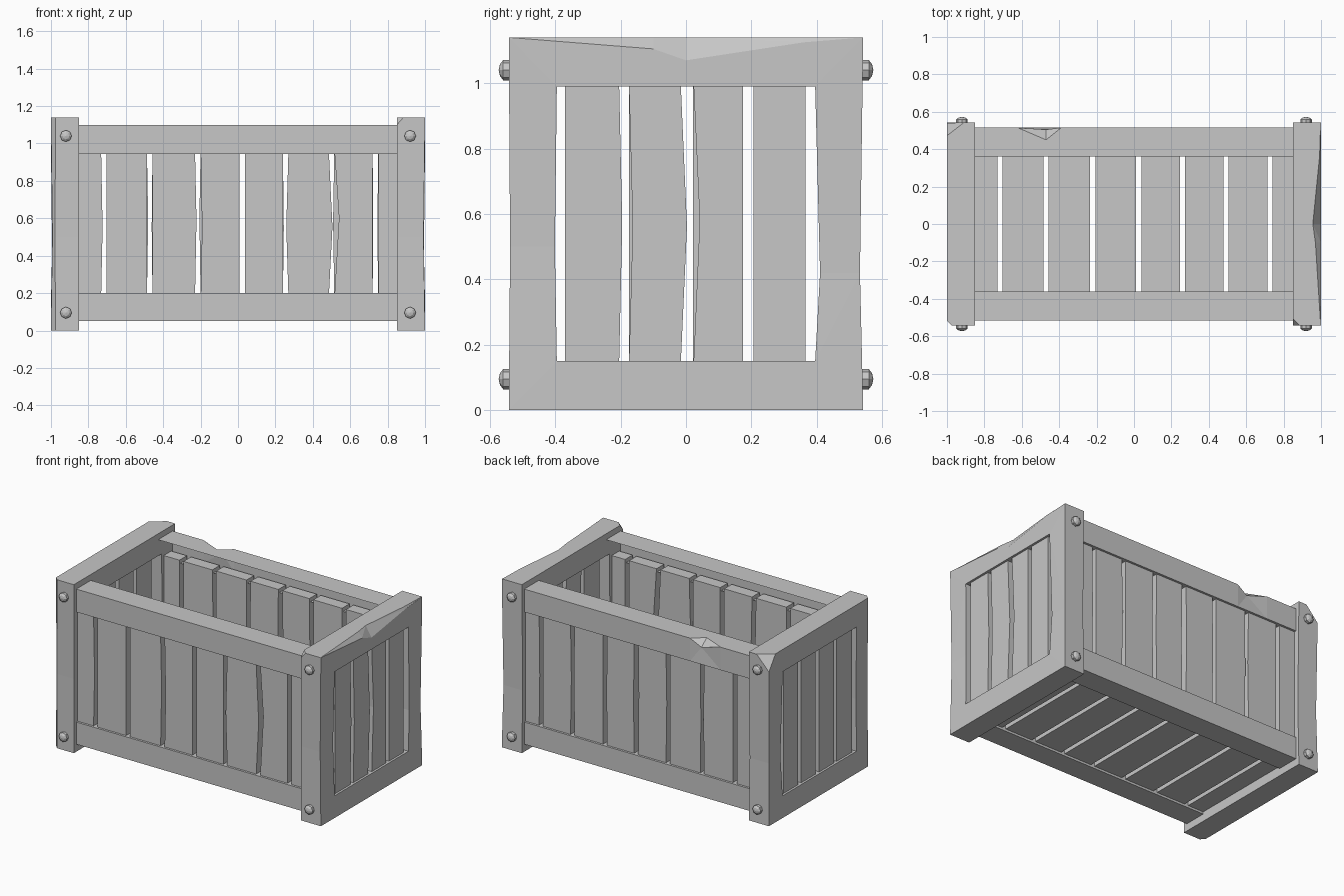
import bpy, bmesh, random
from mathutils import Vector

random.seed(4)
if "Cube" in bpy.data.objects:
    bpy.data.objects.remove(bpy.data.objects["Cube"], do_unlink=True)

wood = bpy.data.materials.new("weathered grey")
wood.use_nodes = True
GREY = (0.57, 0.57, 0.57, 1)
wood.diffuse_color = GREY
wood.node_tree.nodes["Principled BSDF"].inputs["Base Color"].default_value = GREY


def finish(bm, name, solid=True):
    bmesh.ops.triangulate(bm, faces=[f for f in bm.faces if len(f.verts) > 3])
    bmesh.ops.dissolve_limit(bm, angle_limit=0.002, verts=bm.verts, edges=bm.edges)
    if solid:
        bmesh.ops.recalc_face_normals(bm, faces=bm.faces)
    mesh = bpy.data.meshes.new(name)
    bm.to_mesh(mesh)
    bm.free()
    mesh.materials.append(wood)
    bpy.context.collection.objects.link(bpy.data.objects.new(name, mesh))


def loft(rings, loop=False, sheet=False):
    """Join sections into a board, a closed frame (loop) or a folded sheet."""
    bm = bmesh.new()
    rows = [[bm.verts.new(p) for p in ring] for ring in rings]
    n = len(rows[0])
    for a, b in list(zip(rows, rows[1:])) + ([(rows[-1], rows[0])] if loop else []):
        for i in range(n - 1 if sheet else n):
            j = (i + 1) % n
            bm.faces.new((a[i], a[j], b[j], b[i]))
    if not (loop or sheet):
        bm.faces.new(rows[0][::-1])
        bm.faces.new(rows[-1])
    return bm, rows


def chip(bm, a, b, c, outward):
    """Slice off a corner along the plane through three points."""
    a, b, c = Vector(a), Vector(b), Vector(c)
    n = (b - a).cross(c - a).normalized()
    if n.dot(Vector(outward)) < 0:
        n = -n
    geom = bm.verts[:] + bm.edges[:] + bm.faces[:]
    bmesh.ops.bisect_plane(bm, geom=geom, plane_co=a, plane_no=n, clear_outer=True)
    bmesh.ops.holes_fill(bm, edges=[e for e in bm.edges if e.is_boundary])


# End frames: mitred rings with slightly bowed posts
W, H, T, HOLE = 0.542, 1.14, 0.15, 0.395


def end_frame(side):
    # Outer point, hole point, inward bow of the outside face
    path = [((-W, 0), (-HOLE, T), 0), ((W, 0), (HOLE, T), 0),
            ((W - 0.01, 0.42), (HOLE + 0.015, 0.42), 0.006),
            ((W, H), (HOLE, H - T), 0),
            ((0.36, H), (0.36, H - T), 0),
            ((0, H), (0, H - T), 0),
            ((-0.1, H), (-0.1, H - T), 0),
            ((-W, H), (-HOLE, H - T), 0),
            ((-W + 0.004, 0.5), (-HOLE - 0.006, 0.5), 0.008)]
    rings = []
    for o, i, bow in path:
        x_out, x_in = side * (1 - bow), side * (1 - T)
        rings.append([(x_out, *o), (x_out - side * 0.002, *o), (x_in, *o),
                      (x_in, *i), (x_out, *i)])
    bm, rows = loft(rings, loop=True)
    if side > 0:
        # Gouged top edge and a nicked front corner
        for row, drop, cut in ((4, 0.015, 0.008), (5, 0.07, 0.044), (6, 0.035, 0.03)):
            rows[row][0].co.z -= drop
            rows[row][1].co.x = 1 - cut
        bmesh.ops.triangulate(bm, faces=bm.faces)
        chip(bm, (0.885, -W, H), (0.85, -W + 0.035, H), (0.85, -W, H - 0.04), (-1, -1, 1))
        finish(bm, "left_end_frame")
    else:
        # Broken back corner and a worn front edge
        bmesh.ops.triangulate(bm, faces=bm.faces)
        chip(bm, (-0.91, W, H), (-1, W - 0.07, H), (-1, W, H - 0.1), (-1, 1, 1))
        chip(bm, (-0.975, -W, 0), (-1, -W + 0.025, 0), (-0.975, -W, 1), (-1, -1, 0))
        finish(bm, "right_end_frame")


for side in (1, -1):
    end_frame(side)

# Long rails: folded boards, open toward the inside of the box
RAILS = {"bottom": [(0.36, 0.14), (0.36, 0.05), (0.515, 0.05), (0.515, 0.2), (0.43, 0.2)],
         "top": [(0.43, 0.945), (0.515, 0.945), (0.515, 1.1), (0.514, 1.1), (0.36, 1.1)]}
for y_name, s in (("front", -1), ("back", 1)):
    for z_name, profile in RAILS.items():
        chipped = s > 0 and z_name == "top"
        xs = [-0.86, -0.62, -0.47, -0.39, 0.86] if chipped else [-0.86, 0.86]
        bm, rows = loft([[(x, s * y, z) for y, z in profile[::s]] for x in xs], sheet=True)
        if chipped:
            rows[2][2].co = (-0.47, 0.505, 1.055)
            rows[2][3].co = (-0.47, 0.45, 1.1)
        finish(bm, f"{y_name}_{z_name}_rail", solid=False)


def plank(name, place, lo, hi, start, end, depth, bend=(0, 0)):
    """Plank from start to end; its two edges shift sideways in the middle."""
    mid = start + (end - start) * random.uniform(0.45, 0.55)
    rings = []
    for t, k in ((start, 0), (mid, 1), (end, 0)):
        a, b = lo + k * bend[0], hi + k * bend[1]
        rings.append([place(u, t, d) for u, d in
                      ((a, depth[0]), (b, depth[0]), (b, depth[1]), (a, depth[1]))])
    finish(loft(rings)[0], name)


def spans(gaps, half):
    """Plank edges between gap centres along the box."""
    return list(zip([-0.86] + [g + half for g in gaps], [g - half for g in gaps] + [0.86]))


# Upright planks of the long walls
front_bends = {0: (0, 0.008), 2: (0, 0.008), 3: (0.008, 0), 5: (-0.012, 0.02), 6: (0.025, 0)}
wall = spans([-0.717, -0.472, -0.215, 0.023, 0.255, 0.5, 0.735], 0.015)
for i, (lo, hi) in enumerate(wall):
    plank(f"front_plank_{i + 1}", lambda u, t, d: (u, -d, t), lo, hi,
          0.17, 0.97, (0.5, 0.42), front_bends.get(i, (0, 0)))
    wobble = (random.uniform(-0.008, 0.008), random.uniform(-0.008, 0.008))
    plank(f"back_plank_{i + 1}", lambda u, t, d: (u, d, t), lo, hi,
          0.17, 0.97, (0.5, 0.42), wobble)

# Floor planks
floor = spans([-0.716, -0.47, -0.22, 0.025, 0.26, 0.492, 0.727], 0.014)
for i, (lo, hi) in enumerate(floor):
    plank(f"floor_plank_{i + 1}", lambda u, t, d: (u, t, d), lo, hi,
          -0.39, 0.39, (0.065, 0.14))

# Four upright planks in each end frame
end_spans = [(-0.37, -0.205), (-0.175, -0.017), (0.022, 0.175), (0.207, 0.365)]
end_bends = [(0, 0.01), (0.012, 0.02), (0.02, 0), (0, 0)]
for name, s in (("left", 1), ("right", -1)):
    for i, (lo, hi) in enumerate(end_spans):
        plank(f"{name}_end_plank_{i + 1}", lambda u, t, d: (s * d, u, t), lo, hi,
              0.12, 1.02, (0.985, 0.905), end_bends[i] if s > 0 else (0, 0))

# Faceted bolts on the posts
for s in (-1, 1):
    for x in (-0.92, 0.92):
        for z in (0.095, 1.04):
            bm = bmesh.new()
            profile = [bm.verts.new((r, 0, y)) for r, y in
                       ((0, 0.53), (0.031, 0.53), (0.031, 0.559), (0.018, 0.569), (0, 0.573))]
            edges = [bm.edges.new(p) for p in zip(profile, profile[1:])]
            bmesh.ops.spin(bm, geom=profile + edges, axis=(0, 0, 1), cent=(0, 0, 0),
                           steps=8, angle=6.283185)
            bmesh.ops.remove_doubles(bm, verts=bm.verts, dist=0.0005)
            for v in bm.verts:
                v.co = (x + v.co.x, s * v.co.z, z + v.co.y)
            finish(bm, f"bolt_{'back' if s > 0 else 'front'}_"
                       f"{'left' if x > 0 else 'right'}_{'top' if z > 1 else 'bottom'}")
